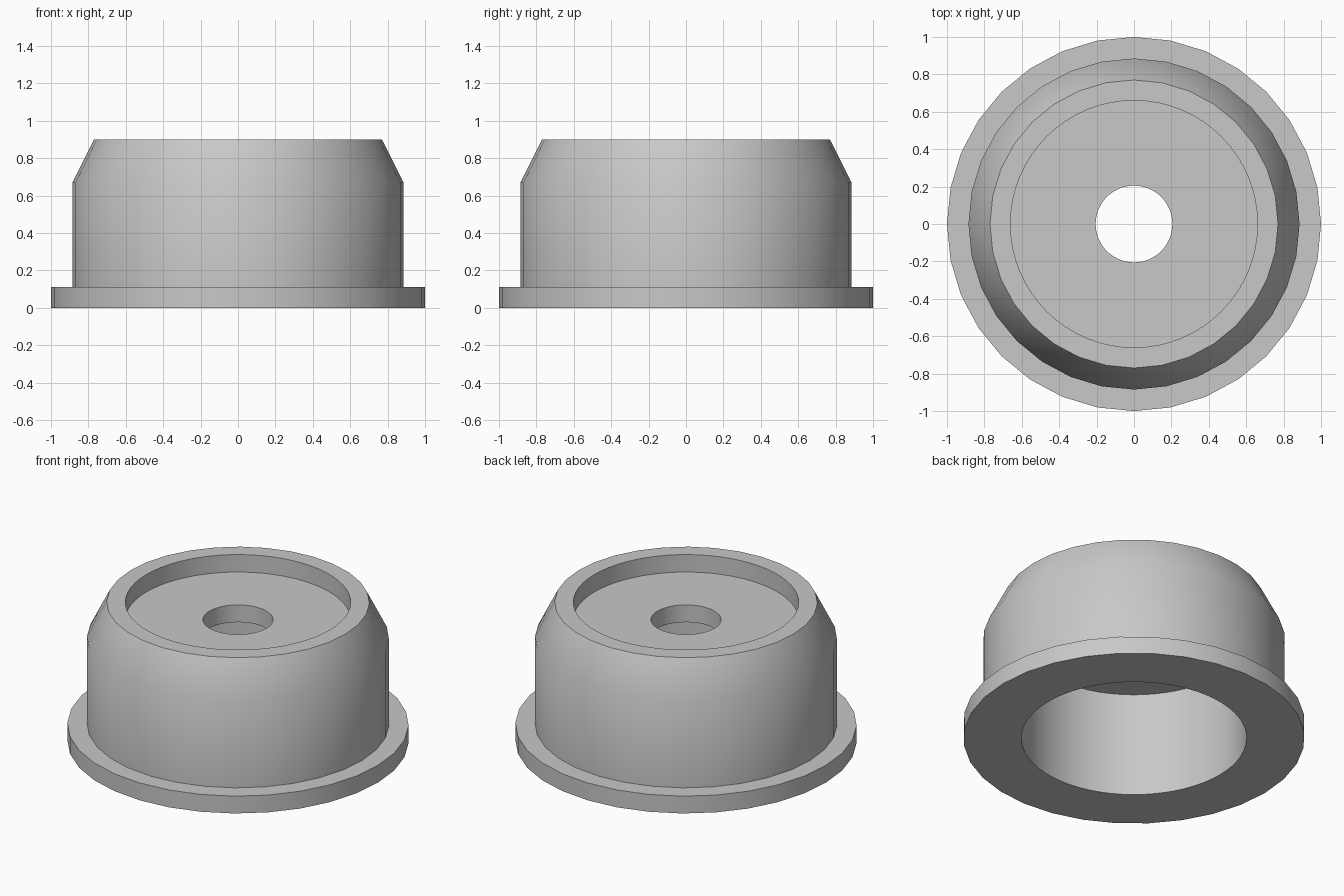
import bpy, bmesh, math

cube = bpy.data.objects.get("Cube")
if cube:
    bpy.data.objects.remove(cube)

grey = bpy.data.materials.new("plain grey")
grey.use_nodes = True
colour = (0.58, 0.58, 0.58, 1)
grey.diffuse_color = colour
grey.node_tree.nodes["Principled BSDF"].inputs["Base Color"].default_value = colour


def lathe(bm, profile, sides):
    """Spin (radius, height) points about z; return the bottom and top edge loops."""
    rings = []
    for r, z in profile:
        angles = [2 * math.pi * i / sides for i in range(sides)]
        rings.append([bm.verts.new((r * math.cos(a), r * math.sin(a), z)) for a in angles])
    for low, high in zip(rings, rings[1:]):
        for i in range(sides):
            j = (i + 1) % sides
            bm.faces.new((low[i], low[j], high[j], high[i]))
    return [[bm.edges.get((ring[i], ring[i - 1])) for i in range(sides)]
            for ring in (rings[0], rings[-1])]


HEIGHT, BORE, HOLE = 0.9, 0.66, 0.205
WEB_LOW, WEB_HIGH = 0.675, 0.787

bm = bmesh.new()

# Flange, straight wall and tapered shoulder
outer = lathe(bm, [(1, 0), (1, 0.112), (0.885, 0.112),
                   (0.885, 0.67), (0.77, HEIGHT)], 32)

# Lower bore, web with its centre hole, and shallow top recess
inner = lathe(bm, [(BORE, 0), (BORE, WEB_LOW), (HOLE, WEB_LOW),
                   (HOLE, WEB_HIGH), (BORE, WEB_HIGH), (BORE, HEIGHT)], 64)

# Flat rings closing the base and the rim
for outside, inside, up in zip(outer, inner, (-1, 1)):
    bmesh.ops.triangle_fill(bm, edges=outside + inside, use_beauty=True, normal=(0, 0, up))
bmesh.ops.recalc_face_normals(bm, faces=bm.faces[:])

mesh = bpy.data.meshes.new("flanged_bushing")
bm.to_mesh(mesh)
bm.free()
mesh.materials.append(grey)
bushing = bpy.data.objects.new("flanged_bushing", mesh)
bpy.context.collection.objects.link(bushing)

# Smooth round walls with crisp rims
bpy.ops.object.select_all(action='DESELECT')
bushing.select_set(True)
bpy.context.view_layer.objects.active = bushing
bpy.ops.object.shade_smooth_by_angle(angle=math.radians(30))
